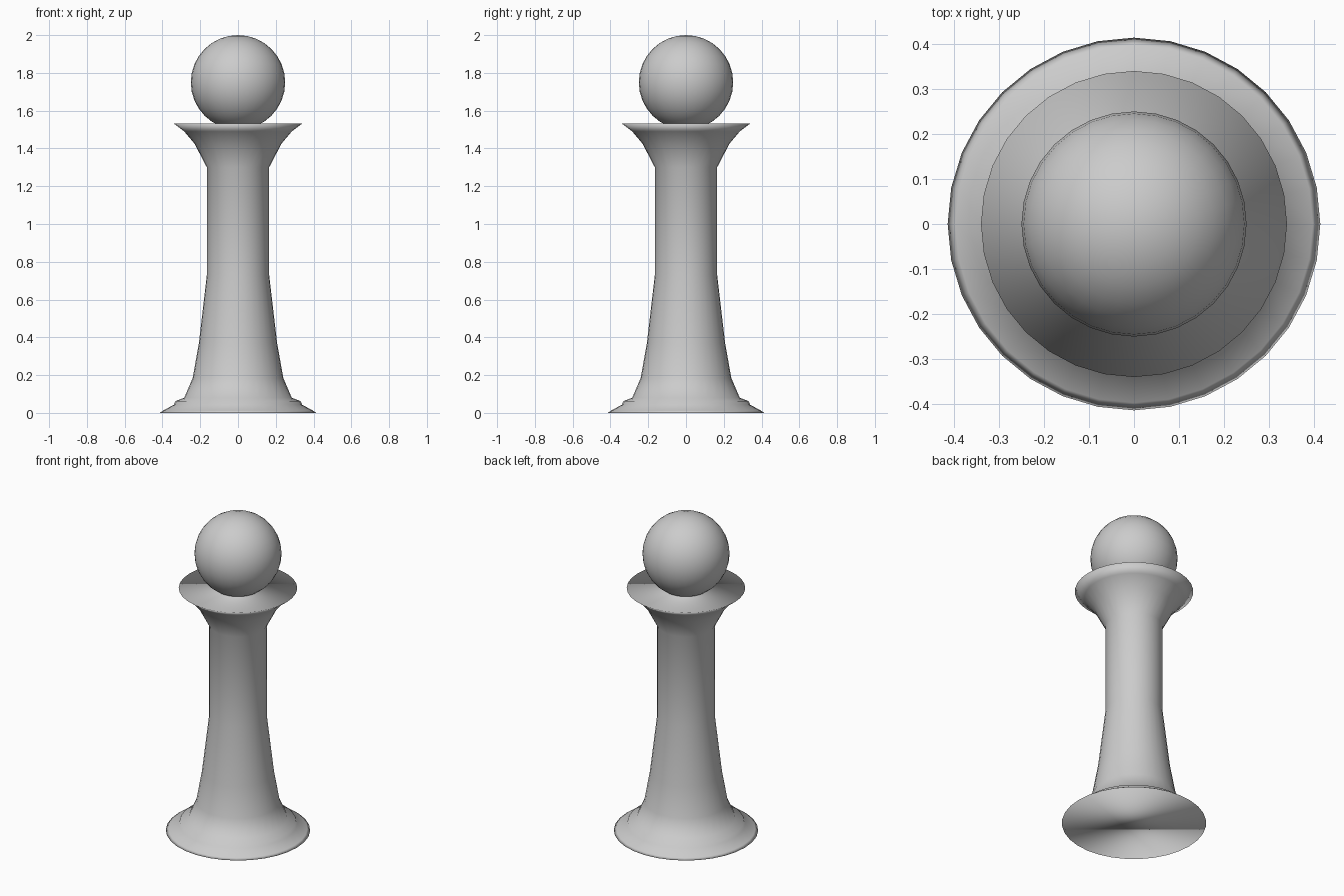
import bpy, bmesh, math

if "Cube" in bpy.data.objects:
    bpy.data.objects.remove(bpy.data.objects["Cube"])

grey = bpy.data.materials.new("plain_grey")
grey.diffuse_color = (0.6, 0.6, 0.6, 1)
grey.use_nodes = True
grey.node_tree.nodes["Principled BSDF"].inputs["Base Color"].default_value = grey.diffuse_color
SIDES = 32


def finish(name, bm):
    bmesh.ops.recalc_face_normals(bm, faces=bm.faces[:])
    for f in bm.faces:
        f.smooth = True
    mesh = bpy.data.meshes.new(name)
    bm.to_mesh(mesh)
    bm.free()
    mesh.materials.append(grey)
    obj = bpy.data.objects.new(name, mesh)
    bpy.context.collection.objects.link(obj)
    return obj


# Turned body: flared foot, small step, tapered stem and collar
profile = [(0.414, 0), (0.397, 0.012), (0.34, 0.043), (0.332, 0.062),
           (0.285, 0.08), (0.24, 0.185), (0.207, 0.37), (0.165, 0.73),
           (0.165, 1.30), (0.23, 1.425), (0.285, 1.49), (0.34, 1.532)]
bm = bmesh.new()
rings = []
for r, z in profile:
    rings.append([bm.verts.new((r * math.cos(2 * math.pi * i / SIDES),
                                r * math.sin(2 * math.pi * i / SIDES), z))
                  for i in range(SIDES)])
for low, high in zip(rings, rings[1:]):
    for i in range(SIDES):
        j = (i + 1) % SIDES
        bm.faces.new((low[i], low[j], high[j], high[i]))
bm.faces.new(rings[0][::-1])
bm.faces.new(rings[-1])
finish("turned_body", bm)

# Ball head
bm = bmesh.new()
bmesh.ops.create_uvsphere(bm, u_segments=32, v_segments=16, radius=0.25)
finish("ball_head", bm).location.z = 1.75
